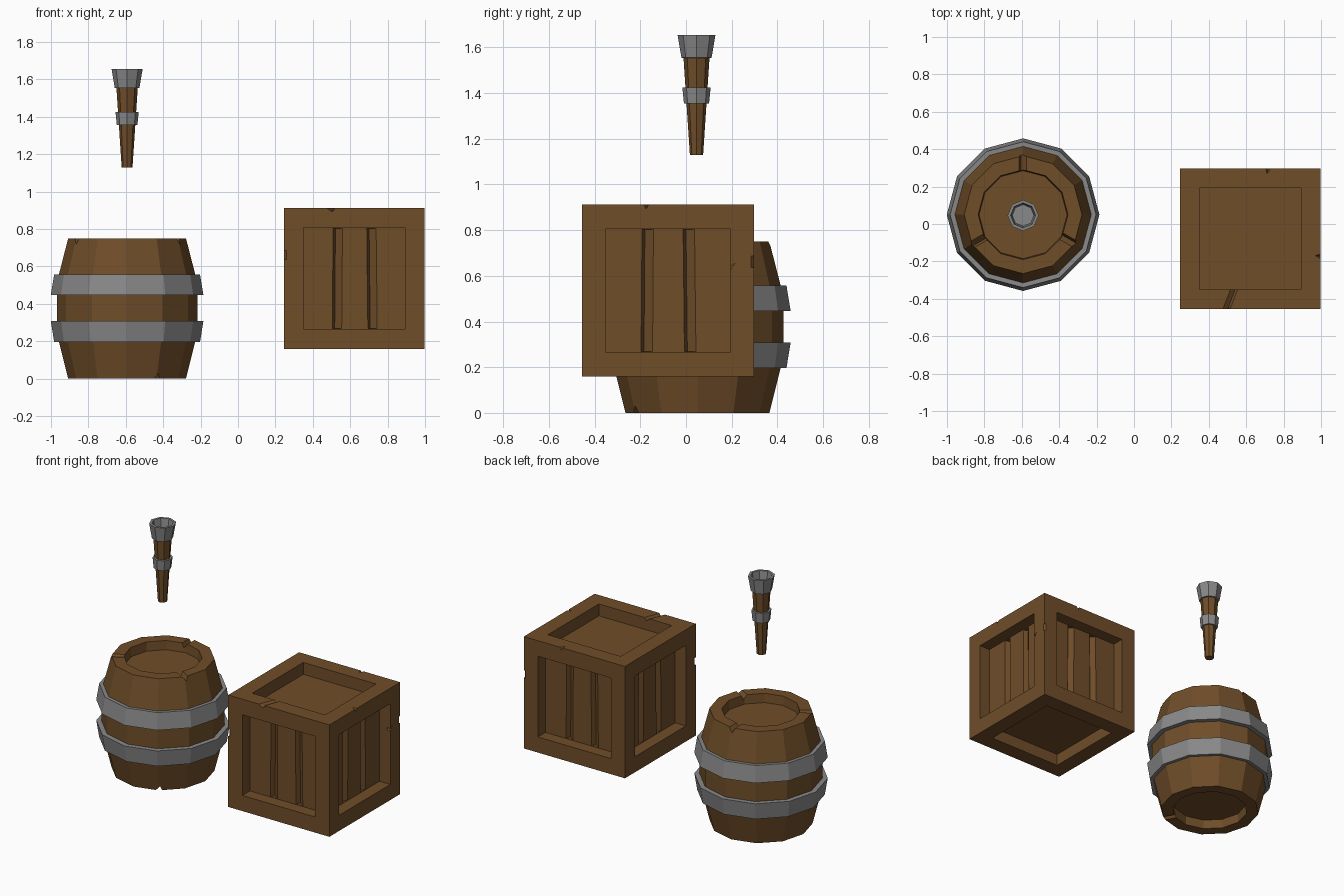
import bpy, bmesh
from math import cos, sin, pi, radians
from mathutils import Vector, Matrix

if "Cube" in bpy.data.objects:
    bpy.data.objects.remove(bpy.data.objects["Cube"])


def material(name, color):
    m = bpy.data.materials.new(name)
    m.diffuse_color = (*color, 1)
    m.use_nodes = True
    m.node_tree.nodes["Principled BSDF"].inputs["Base Color"].default_value = m.diffuse_color
    return m


wood = material("wood", (0.16, 0.075, 0.022))
metal = material("metal", (0.25, 0.25, 0.25))


def finish(bm, name, mat, loc=(0, 0, 0)):
    bmesh.ops.recalc_face_normals(bm, faces=bm.faces[:])
    me = bpy.data.meshes.new(name)
    bm.to_mesh(me)
    bm.free()
    ob = bpy.data.objects.new(name, me)
    ob.location = loc
    bpy.context.collection.objects.link(ob)
    if mat:
        me.materials.append(mat)
    return ob


def lathe(name, profile, sides, mat, loc, closed=False, turn=0.0):
    """Spin an (r, z) profile; open profiles get capped at both ends."""
    bm = bmesh.new()
    rings = [[bm.verts.new((r * cos(turn + 2 * pi * i / sides), r * sin(turn + 2 * pi * i / sides), z))
              for i in range(sides)] for r, z in profile]
    pairs = list(zip(rings, rings[1:]))
    if closed:
        pairs.append((rings[-1], rings[0]))
    else:
        bm.faces.new(rings[0])
        bm.faces.new(rings[-1])
    for a, b in pairs:
        for i in range(sides):
            j = (i + 1) % sides
            bm.faces.new((a[i], a[j], b[j], b[i]))
    return finish(bm, name, mat, loc)


def carve(ob, tri, along, matrix=Matrix()):
    """Cut one triangular prism out of an object, keeping the result only if it is sound."""
    bm = bmesh.new()
    a = [bm.verts.new(matrix @ Vector(p)) for p in tri]
    b = [bm.verts.new(matrix @ (Vector(p) + Vector(along))) for p in tri]
    bm.faces.new(a)
    bm.faces.new(b)
    for i in range(3):
        j = (i + 1) % 3
        bm.faces.new((a[i], a[j], b[j], b[i]))
    cutter = finish(bm, "chip_cutter", None, ob.location)
    cutter.hide_render = True
    mod = ob.modifiers.new("chip", 'BOOLEAN')
    mod.operation = 'DIFFERENCE'
    mod.object = cutter
    size = ob.dimensions.copy()
    for solver in ('EXACT', 'FLOAT'):
        mod.solver = solver
        bpy.context.view_layer.update()
        dg = bpy.context.evaluated_depsgraph_get()
        me = bpy.data.meshes.new_from_object(ob.evaluated_get(dg))
        if len(me.polygons) >= len(ob.data.polygons):
            ob.data = me
            break
    ob.modifiers.remove(mod)
    bpy.data.objects.remove(cutter)


# Barrel body with recessed lid and base
BARREL = (-0.593, 0.05, 0)
barrel = lathe("barrel_body", [(0.235, 0.06), (0.24, 0), (0.315, 0), (0.365, 0.2), (0.376, 0.31),
                               (0.376, 0.445), (0.365, 0.555), (0.315, 0.75), (0.24, 0.75),
                               (0.235, 0.69)], 12, wood, BARREL)

# Worn notches in the barrel rims
for z, s, angles in ((0.75, 1, (90, 210, 330)), (0, -1, (300,))):
    for a in angles:
        carve(barrel, [(0.2, -0.035, z + s * 0.02), (0.2, 0.03, z + s * 0.02), (0.2, 0.01, z - s * 0.03)],
              (0.16, 0, 0), Matrix.Rotation(radians(a), 4, 'Z'))

# Metal hoops
for name, prof in (("lower_hoop", [(0.35, 0.2), (0.39, 0.197), (0.408, 0.308), (0.36, 0.308)]),
                   ("upper_hoop", [(0.36, 0.447), (0.408, 0.447), (0.39, 0.557), (0.35, 0.555)])):
    lathe(name, prof, 12, metal, BARREL, closed=True)

# Crate: each face gets a frame around a sunken panel
H, DEPTH, FRAME = 0.376, 0.08, 0.105
bm = bmesh.new()
for axis in (Matrix(), *(Matrix.Rotation(pi / 2 * k, 4, 'X') for k in (1, 2, 3)),
             Matrix.Rotation(pi / 2, 4, 'Y'), Matrix.Rotation(-pi / 2, 4, 'Y')):
    loops = [[bm.verts.new(axis @ Vector((sx * w, sy * w, z))) for sx, sy in ((-1, -1), (1, -1), (1, 1), (-1, 1))]
             for w, z in ((H, H), (H - FRAME, H), (H - FRAME, H - DEPTH))]
    for outer, inner in zip(loops, loops[1:]):
        for i in range(4):
            j = (i + 1) % 4
            bm.faces.new((outer[i], outer[j], inner[j], inner[i]))
    bm.faces.new(loops[-1])
bmesh.ops.remove_doubles(bm, verts=bm.verts[:], dist=0.0001)
crate = finish(bm, "crate", wood, (0.622, -0.079, 0.536))

# Plank gaps in the four upright panels
floor = -(H - DEPTH)
for k in range(4):
    rot = Matrix.Rotation(k * pi / 2, 4, 'Z')
    for x, lean in ((-0.12, 0.004), (0.07, -0.006)):
        carve(crate, [(x - 0.002, floor - 0.01, -0.268), (x + 0.065, floor - 0.01, -0.268),
                      (x + 0.015, floor + 0.03, -0.268)], (lean, 0, 0.535), rot)

# Chips along the top edges
for x, y, r in ((-0.12, -H, 0), (H, -0.1, 90), (0.1, H, 180)):
    carve(crate, [(-0.03, -0.02, 0.02), (0.03, -0.02, 0.02), (0, -0.02, -0.03)], (0.01, 0.045, 0.025),
          Matrix.Translation((x, y, H)) @ Matrix.Rotation(radians(r), 4, 'Z'))

# Split across the front of the top frame
carve(crate, [(-0.165, -H - 0.01, H + 0.01), (-0.105, -H - 0.01, H + 0.01), (-0.125, -H - 0.01, H - 0.018)],
      (0.05, 0.13, 0))

# Chips along the upright edges
for x, y in ((-H, -H), (H, H)):
    sx, sy = (1 if x > 0 else -1), (1 if y > 0 else -1)
    carve(crate, [(x + sx * 0.01, y - sy * 0.022, 0.1), (x - sx * 0.022, y + sy * 0.01, 0.1),
                  (x + sx * 0.02, y + sy * 0.02, 0.1)], (0, 0, 0.05))
carve(crate, [(H + 0.01, 0.295, 0.12), (H + 0.01, 0.26, 0.097), (H + 0.01, 0.26, 0.075)], (-0.035, 0, 0))

# Torch: tapered wooden handle, metal collar and hollow flared cup
TORCH = (-0.593, 0.046, 0)
lathe("torch_handle", [(0.029, 1.13), (0.058, 1.57)], 8, wood, TORCH)
lathe("torch_collar", [(0.04, 1.355), (0.055, 1.355), (0.062, 1.425), (0.045, 1.425)], 8, metal, TORCH, closed=True)
lathe("torch_cup", [(0.04, 1.55), (0.066, 1.555), (0.083, 1.655), (0.067, 1.655), (0.058, 1.6)], 8, metal, TORCH)
